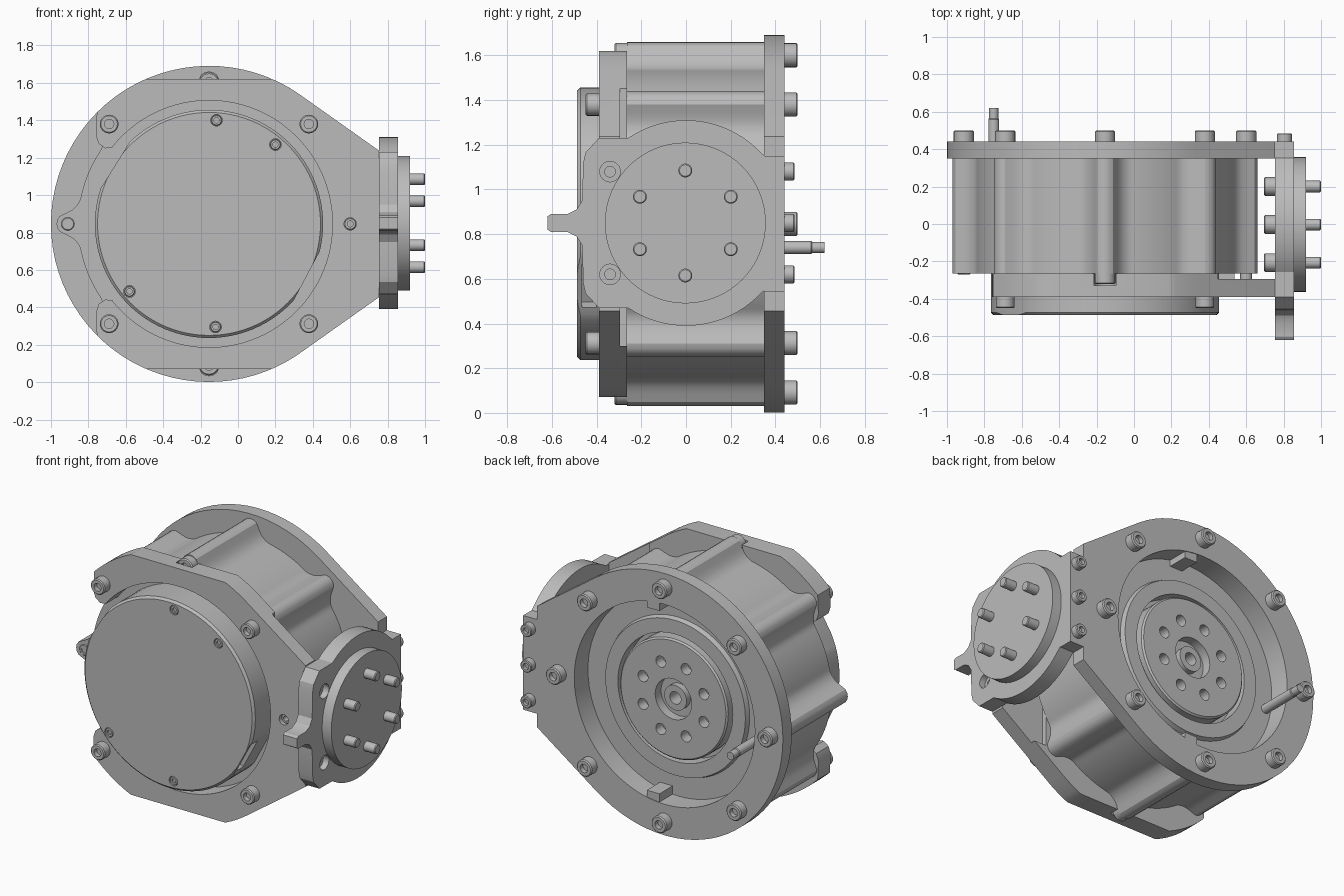
import bpy, bmesh
from math import sin, cos, pi, radians, sqrt
from mathutils import Vector

cube = bpy.data.objects.get("Cube")
if cube:
    bpy.data.objects.remove(cube, do_unlink=True)

grey = bpy.data.materials.new("machined grey")
grey.use_nodes = True
grey.diffuse_color = (0.5, 0.5, 0.5, 1)
grey.node_tree.nodes["Principled BSDF"].inputs["Base Color"].default_value = (0.5, 0.5, 0.5, 1)

CX, CZ = -0.155, 0.846          # drum axis
BACK, FRONT, OUT, IN = (0, 1, 0), (0, -1, 0), (1, 0, 0), (-1, 0, 0)


def finish(name, bm):
    bmesh.ops.recalc_face_normals(bm, faces=bm.faces)
    mesh = bpy.data.meshes.new(name)
    bm.to_mesh(mesh)
    bm.free()
    mesh.materials.append(grey)
    obj = bpy.data.objects.new(name, mesh)
    bpy.context.collection.objects.link(obj)
    return obj


def prism(name, points, lo, hi, axis="y"):
    """Extrude an (x, z) outline along y, or a (y, z) outline along x."""
    bm = bmesh.new()
    place = (lambda p: (p[0], lo, p[1])) if axis == "y" else (lambda p: (lo, p[0], p[1]))
    face = bm.faces.new([bm.verts.new(place(p)) for p in points])
    ext = bmesh.ops.extrude_face_region(bm, geom=[face])
    step = (0, hi - lo, 0) if axis == "y" else (hi - lo, 0, 0)
    bmesh.ops.translate(bm, vec=step, verts=[v for v in ext["geom"] if isinstance(v, bmesh.types.BMVert)])
    return finish(name, bm)


def block(name, x1, x2, z1, z2, lo, hi):
    return prism(name, [(x1, z1), (x2, z1), (x2, z2), (x1, z2)], lo, hi)


def lathe(name, profile, loc, axis, n=24):
    """Revolve (radius, height) points about an axis through loc."""
    bm = bmesh.new()
    turn = Vector((0, 0, 1)).rotation_difference(Vector(axis))
    rings = []
    for r, h in profile:
        count = n if r > 0 else 1
        rings.append([bm.verts.new(turn @ Vector((r * cos(2 * pi * i / n), r * sin(2 * pi * i / n), h)) + Vector(loc))
                      for i in range(count)])
    for a, b in zip(rings, rings[1:]):
        for i in range(n):
            quad = [a[i % len(a)], a[(i + 1) % len(a)], b[(i + 1) % len(b)], b[i % len(b)]]
            bm.faces.new(list(dict.fromkeys(quad)))
    return finish(name, bm)


def rod(name, r, length, loc, axis, n=24):
    return lathe(name, [(0, 0), (r, 0), (r, length), (0, length)], loc, axis, n)


def screw(name, r, length, loc, axis):
    """Cap screw head with a socket."""
    s, c = r * 0.5, r * 0.12
    return lathe(name, [(0, 0), (r, 0), (r, length - c), (r - c, length), (s, length),
                        (s, length * 0.5), (0, length * 0.5)], loc, axis)


def cut(obj, cutter):
    mod = obj.modifiers.new("cut", "BOOLEAN")
    mod.operation, mod.solver, mod.object = "DIFFERENCE", "EXACT", cutter
    dg = bpy.context.evaluated_depsgraph_get()
    mesh = bpy.data.meshes.new_from_object(obj.evaluated_get(dg))
    obj.modifiers.clear()
    obj.data = mesh
    bpy.data.objects.remove(cutter, do_unlink=True)


def polar(r, deg):
    return CX + r * cos(radians(deg)), CZ + r * sin(radians(deg))


def arc(r, start, end, n):
    return [polar(r, start + (end - start) * i / n) for i in range(n + 1)]


def mirrored(points, mid):
    """Close an upper outline with its reflection below height mid."""
    return points + [(a, 2 * mid - z) for a, z in reversed(points)]


# Drum housing with eight filleted screw ridges
def drum_radius(deg):
    d = abs((deg + 22.5) % 45 - 22.5) * pi / 180
    inside = 0.06 ** 2 - (0.755 * sin(d)) ** 2
    if inside >= 0:
        return 0.755 * cos(d) + sqrt(inside)
    t = min(1, (d - 0.079) / 0.12)
    return 0.70 + 0.053 * (1 - t) ** 2


drum = prism("drum_housing", [polar(drum_radius(a * 1.5), a * 1.5) for a in range(240)], -0.265, 0.352)
cut(drum, lathe("recess_cutter", [(0, 0.24), (0.41, 0.24), (0.41, 0.33), (0.50, 0.33), (0.51, 0.30),
                                  (0.645, 0.30), (0.645, 0.4), (0, 0.4)], (CX, 0, CZ), BACK, 72))

# Rotor with its bolt circle and central hub
rotor = lathe("rotor", [(0, 0.1), (0.385, 0.1), (0.385, 0.34), (0.375, 0.35), (0.13, 0.35), (0.13, 0.29),
                        (0.08, 0.29), (0.08, 0.33), (0.04, 0.33), (0.04, 0.24), (0, 0.24)], (CX, 0, CZ), BACK, 64)
for i in range(8):
    x, z = polar(0.235, 22.5 + 45 * i)
    cut(rotor, rod("hole_cutter", 0.036, 0.2, (x, 0.28, z), BACK, 16))

# Back plate with tapered arm and open centre
rim = [(0.855, 1.15), (0.755, 1.15), (0.755, 1.237)] + arc(0.845, 55, 180, 28)
plate = prism("back_plate", mirrored(rim, CZ)[:len(rim)] + mirrored(rim, CZ)[len(rim) + 1:], 0.35, 0.44)
cut(plate, rod("opening_cutter", 0.645, 0.4, (CX, 0.2, CZ), BACK, 72))
for side in (-1, 1):
    z1, z2 = sorted((CZ + side * 0.59, CZ + side * 0.66))
    block("opening_tab", CX + 0.04, CX + 0.13, z1, z2, 0.295, 0.435)

# Front plate: C-shaped, flat at top and bottom, open on the left rim, thinner towards the arm
outer = [(0.755, 1.237)] + arc(0.845, 55, 66.5, 4) + arc(0.845, 113.5, 135.2, 7) + [
    (-0.76, 1.32), (-0.745, 1.275), (-0.71, 1.25), (-0.67, 1.255)]
front = prism("front_plate", outer + arc(0.66, 141, -141, 80) + [(x, 2 * CZ - z) for x, z in reversed(outer)],
              -0.39, -0.265)
cut(front, block("arm_cutter", 0.45, 0.9, 0.3, 1.5, -0.295, -0.2))
for side in (-1, 1):
    z = CZ + side * 0.755
    cut(front, rod("pocket_cutter", 0.062, 0.2, (CX, -0.33, z), BACK))
    screw("rim_screw", 0.055, 0.056, (CX, -0.265, z), FRONT)
cut(front, rod("hole_cutter", 0.033, 0.3, (CX + 0.755, -0.5, CZ), BACK))
screw("recessed_screw", 0.032, 0.105, (CX + 0.755, -0.265, CZ), FRONT)
screw("ridge_screw", 0.035, 0.006, (CX - 0.755, -0.264, CZ), FRONT)

# Round front cover with two side flats, a port and small fixing screws
cover = lathe("front_cover", [(0, 0.25), (0.61, 0.25), (0.61, 0.473), (0.596, 0.487), (0, 0.487)],
              (CX, 0, CZ), FRONT, 96)


def side_box(deg, r1, r2, half, lo, hi):
    c, s = cos(radians(deg)), sin(radians(deg))
    corners = [(r1, -half), (r2, -half), (r2, half), (r1, half)]
    return prism("side_cutter", [(CX + r * c - t * s, CZ + r * s + t * c) for r, t in corners], lo, hi)


for angle in (-28, 148):
    cut(cover, side_box(angle, 0.592, 0.8, 0.3, -0.6, -0.2))
cut(cover, side_box(-28, 0.54, 0.8, 0.11, -0.465, -0.40))
for x, z in ((-0.115, 1.40), (0.20, 1.27), (-0.58, 0.485), (-0.12, 0.295)):
    cut(cover, rod("hole_cutter", 0.031, 0.2, (x, -0.465, z), FRONT, 16))
    screw("cover_screw", 0.028, 0.02, (x, -0.464, z), FRONT)

# Perimeter screws
for i in range(8):
    x, z = polar(0.755, 45 * i)
    screw("back_screw", 0.054, 0.06, (x, 0.44, z), BACK)
    if i % 2:
        screw("front_screw", 0.05, 0.06, (x, -0.39, z), FRONT)

# Side flange with locating tab
upper = [(-0.62, 0.88), (-0.605, 0.89), (-0.53, 0.89), (-0.49, 0.91), (-0.465, 0.95), (-0.46, 1.12), (-0.45, 1.165),
         (-0.39, 1.23)]
upper += [(0.46 * cos(radians(a)), 0.85 + 0.46 * sin(radians(a))) for a in range(124, 40, -4)] + [(0.352, 1.15)]
flange = prism("side_flange", mirrored(upper, 0.85), 0.755, 0.855, "x")
for z in (1.08, 0.62):
    cut(flange, lathe("counterbore_cutter", [(0, 0), (0.024, 0), (0.024, 0.13), (0.046, 0.13), (0.046, 0.2), (0, 0.2)],
                      (0.685, -0.34, z), OUT))
rod("output_disc", 0.36, 0.07, (0.85, -0.003, 0.85), OUT, 64)
for i in range(6):
    a = radians(30 + 60 * i)
    y, z = 0.235 * cos(a) - 0.003, 0.85 + 0.235 * sin(a)
    lathe("output_pin", [(0, 0), (0.031, 0), (0.031, 0.085), (0.026, 0.09), (0, 0.09)], (0.91, y, z), OUT)
    screw("flange_screw", 0.05, 0.06, (0.755, y, z), IN)
for z in (1.08, 0.85, 0.62):
    screw("arm_screw", 0.04, 0.045, (0.805, 0.44, z), BACK)

# Stepped locating pin at the back
lathe("locating_pin", [(0, 0.29), (0.029, 0.29), (0.029, 0.56), (0.025, 0.565), (0.025, 0.62), (0, 0.62)],
      (-0.75, 0, 0.74), BACK)

# Smooth curved walls, keep edges crisp
bpy.ops.object.select_all(action="DESELECT")
for obj in bpy.context.collection.objects:
    if obj.type == "MESH":
        obj.select_set(True)
        bpy.context.view_layer.objects.active = obj
bpy.ops.object.shade_smooth_by_angle(angle=radians(30))
